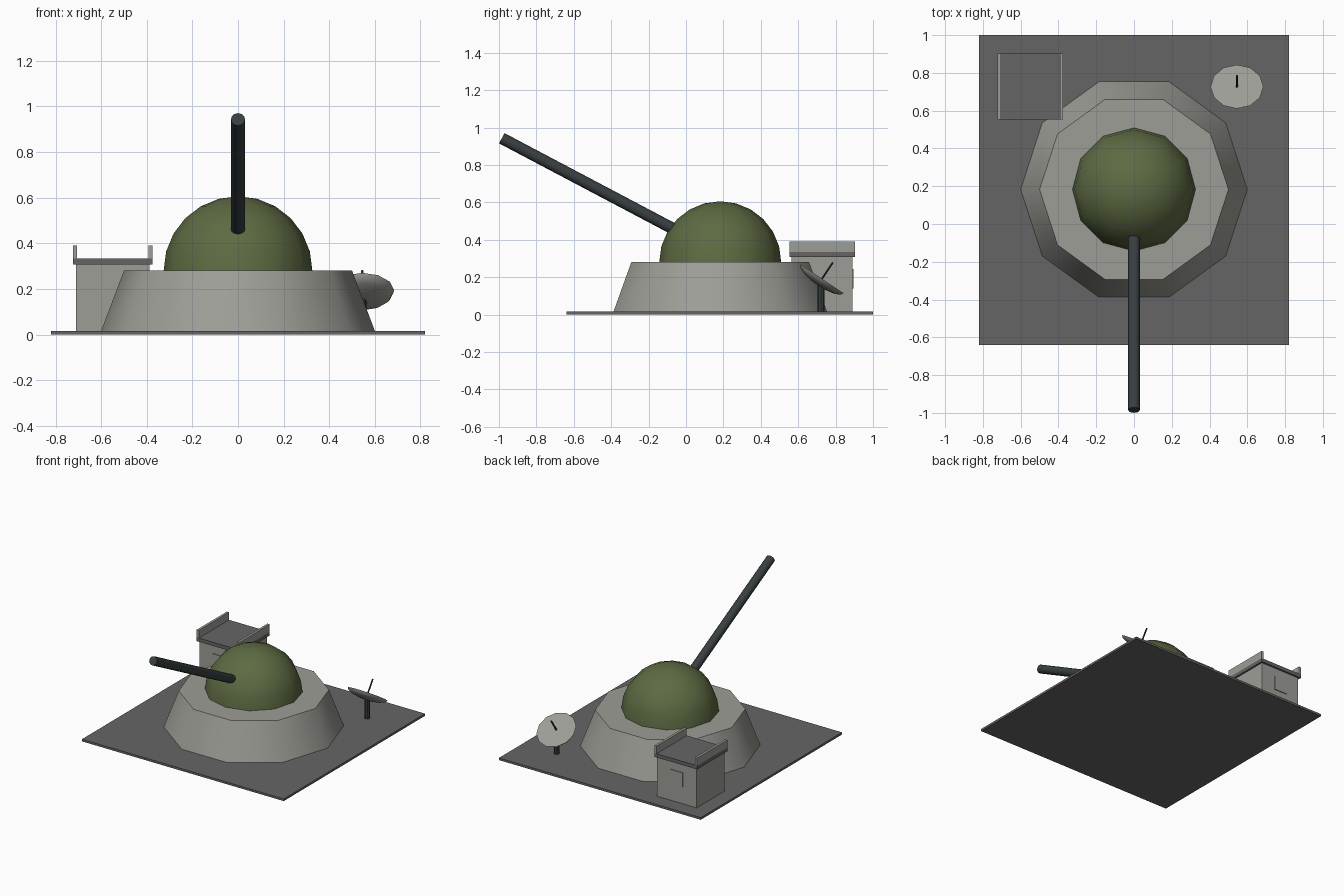
import bpy, bmesh
from math import sin, cos, pi, radians
from mathutils import Vector, Matrix

cube = bpy.data.objects.get("Cube")
if cube:
    bpy.data.objects.remove(cube, do_unlink=True)


def material(name, rgb):
    m = bpy.data.materials.new(name)
    m.use_nodes = True
    m.diffuse_color = (*rgb, 1)
    bsdf = next(n for n in m.node_tree.nodes if n.type == 'BSDF_PRINCIPLED')
    bsdf.inputs["Base Color"].default_value = (*rgb, 1)
    return m


concrete = material("concrete", (0.34, 0.34, 0.31))
asphalt = material("dark_grey", (0.13, 0.13, 0.13))
olive = material("olive_green", (0.11, 0.145, 0.055))
gunmetal = material("gunmetal", (0.04, 0.05, 0.053))


def finish(name, bm, mat, smooth):
    bmesh.ops.recalc_face_normals(bm, faces=bm.faces)
    mesh = bpy.data.meshes.new(name)
    bm.to_mesh(mesh)
    bm.free()
    mesh.materials.append(mat)
    ob = bpy.data.objects.new(name, mesh)
    bpy.context.collection.objects.link(ob)
    if smooth:
        bpy.ops.object.select_all(action='DESELECT')
        ob.select_set(True)
        bpy.context.view_layer.objects.active = ob
        bpy.ops.object.shade_smooth_by_angle(angle=radians(40))
    return ob


def box(name, lo, hi, mat):
    lo, hi = Vector(lo), Vector(hi)
    bm = bmesh.new()
    bmesh.ops.create_cube(bm, size=1, matrix=Matrix.Translation((lo + hi) / 2)
                          @ Matrix.Diagonal((*(hi - lo), 1)))
    return finish(name, bm, mat, False)


def lathe(name, profile, sides, mat, origin, axis=(0, 0, 1)):
    """Revolve (radius, height) points about an axis; ends are closed flat."""
    bm = bmesh.new()
    rings = []
    for r, z in profile:
        if r < 1e-5:
            rings.append([bm.verts.new((0, 0, z))] * sides)
        else:
            rings.append([bm.verts.new((r * cos(2 * pi * i / sides),
                                        r * sin(2 * pi * i / sides), z))
                          for i in range(sides)])
    for a, b in zip(rings, rings[1:]):
        for i in range(sides):
            j = (i + 1) % sides
            bm.faces.new(list(dict.fromkeys((a[i], a[j], b[j], b[i]))))
    for ring, (r, z) in ((rings[0], profile[0]), (rings[-1], profile[-1])):
        if r > 1e-5:
            bm.faces.new(ring)
    turn = Vector(axis).to_track_quat('Z', 'Y').to_matrix().to_4x4()
    if tuple(axis) == (0, 0, 1):
        turn = Matrix.Identity(4)
    bm.transform(Matrix.Translation(origin) @ turn)
    return finish(name, bm, mat, True)


def rod(name, start, end, radius, sides, mat):
    start, end = Vector(start), Vector(end)
    axis = end - start
    return lathe(name, [(radius, 0), (radius, axis.length)], sides, mat, start, axis)


# Ground pad and tapered emplacement
GROUND = 0.016
box("ground_pad", (-0.82, -0.64, 0), (0.82, 1.0, GROUND), asphalt)
lathe("emplacement_base", [(0.6, GROUND), (0.5, 0.28)], 10, concrete, (0, 0.183, 0))

# Domed turret and raised gun barrel
R = 0.326
dome = [(R * cos(radians(a)), R * sin(radians(a))) for a in range(0, 91, 15)]
lathe("turret_dome", dome, 12, olive, (0, 0.183, 0.28))
rod("gun_barrel", (0, 0.1, 0.37), (0, -0.985, 0.943), 0.031, 12, gunmetal)

# Guard house with roof slab, parapets and front and back window panels
box("house_walls", (-0.71, 0.565, GROUND), (-0.388, 0.89, 0.31), concrete)
box("house_roof", (-0.723, 0.553, 0.307), (-0.375, 0.903, 0.334), asphalt)
for name, x in (("right_parapet", -0.723), ("left_parapet", -0.393)):
    box(name, (x, 0.553, 0.334), (x + 0.018, 0.903, 0.39), concrete)
for name, y in (("front_window", 0.559), ("back_window", 0.888)):
    box(name, (-0.599, y, 0.14), (-0.499, y + 0.008, 0.245), concrete)

# Tilted dish on a mast, with its feed rod
tilt = Vector((0, sin(radians(34)), cos(radians(34))))
centre = Vector((0.545, 0.727, 0.192))
bowl = [(0.14 * cos(radians(a)), -0.042 * sin(radians(a))) for a in (90, 68, 45, 22, 0)]
lathe("dish", bowl, 12, concrete, centre, tilt)
rod("dish_mast", (0.545, 0.722, GROUND), (0.545, 0.722, 0.165), 0.018, 8, gunmetal)
rod("dish_feed_rod", centre - tilt * 0.02, centre + tilt * 0.105, 0.006, 6, gunmetal)
